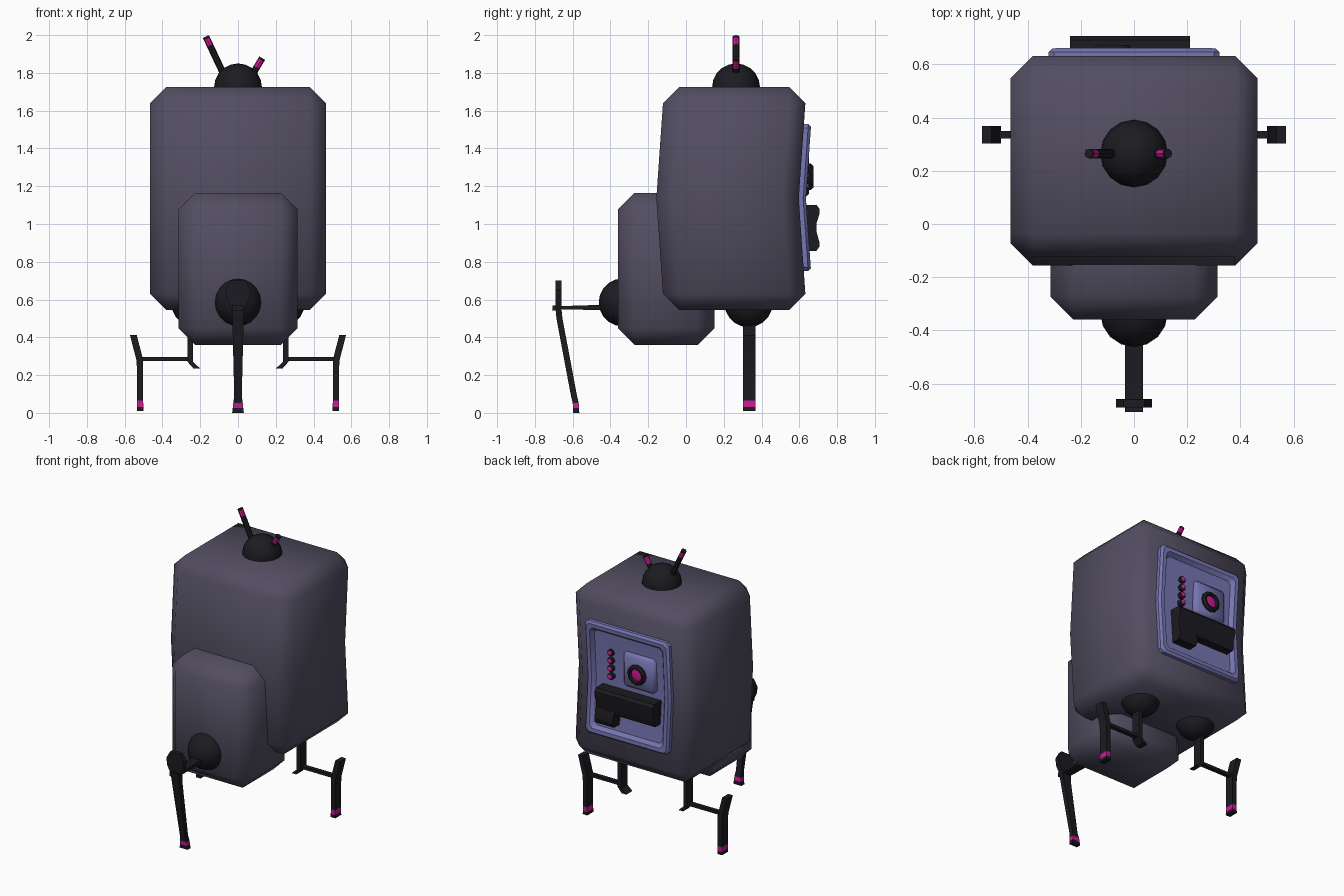
import bpy, bmesh, math
from mathutils import Vector, Matrix

if "Cube" in bpy.data.objects:
    bpy.data.objects.remove(bpy.data.objects["Cube"])


def mat(name, rgb):
    m = bpy.data.materials.new(name)
    m.diffuse_color = (*rgb, 1)
    m.use_nodes = True
    m.node_tree.nodes["Principled BSDF"].inputs["Base Color"].default_value = m.diffuse_color
    return m


SHELL = mat("shell", (0.085, 0.075, 0.12))
PANEL = mat("panel", (0.18, 0.18, 0.45))
DARK = mat("dark", (0.011, 0.011, 0.015))
PINK = mat("pink", (0.62, 0.01, 0.3))
MID = 1.135


def bend(v):
    """Push the middle of the tall shell slightly forward."""
    v.y -= 0.035 * max(0, 1 - abs(v.z - MID) / 0.5)


def finish(name, bm, mats, angle=35):
    bmesh.ops.recalc_face_normals(bm, faces=bm.faces[:])
    me = bpy.data.meshes.new(name)
    bm.to_mesh(me)
    bm.free()
    for m in mats:
        me.materials.append(m)
    ob = bpy.data.objects.new(name, me)
    bpy.context.collection.objects.link(ob)
    bpy.ops.object.select_all(action='DESELECT')
    ob.select_set(True)
    bpy.context.view_layer.objects.active = ob
    bpy.ops.object.shade_smooth_by_angle(angle=math.radians(angle))
    return ob


def box(name, lo, hi, material, bevel=0, bent=False):
    bm = bmesh.new()
    bmesh.ops.create_cube(bm, size=1)
    lo, hi = Vector(lo), Vector(hi)
    bmesh.ops.scale(bm, vec=hi - lo, verts=bm.verts[:])
    bmesh.ops.translate(bm, vec=(lo + hi) / 2, verts=bm.verts[:])
    if bevel:
        bmesh.ops.bevel(bm, geom=bm.edges[:], offset=bevel, segments=1, affect='EDGES')
    if bent:
        bmesh.ops.bisect_plane(bm, geom=bm.verts[:] + bm.edges[:] + bm.faces[:],
                               plane_co=(0, 0, MID), plane_no=(0, 0, 1))
        for v in bm.verts:
            bend(v.co)
    return finish(name, bm, [material], 60)


def loft(name, rings, mats, pink=(), bent=False, split=None):
    """Skin equal-sized rings; bands listed in pink use the second material."""
    bm = bmesh.new()
    vs = [[bm.verts.new(p) for p in r] for r in rings]
    n = len(rings[0])
    for i in range(len(vs) - 1):
        for j in range(n):
            k = (j + 1) % n
            f = bm.faces.new((vs[i][j], vs[i][k], vs[i + 1][k], vs[i + 1][j]))
            f.material_index = int(i in pink)
    bm.faces.new(vs[0])
    bm.faces.new(vs[-1]).material_index = int(len(vs) - 1 in pink)
    if bent:
        for v in bm.verts:
            bend(v.co)
    if split:
        for r in (vs[0], vs[-1]):
            bmesh.ops.connect_verts(bm, verts=[r[split[0]], r[split[1]]])
    return finish(name, bm, mats)


def strip(name, sections, pink=()):
    """Limb of stacked rectangles: (x, y, z, half width x, half width y)."""
    rings = [[(x + a * hx, y + b * hy, z) for a, b in ((-1, -1), (1, -1), (1, 1), (-1, 1))]
             for x, y, z, hx, hy in sections]
    return loft(name, rings, [DARK, PINK], pink)


def lathe(name, x, z, profile, pink):
    """Round fitting turned about the y axis."""
    rings = [[(x + r * math.cos(t * math.tau / 12), y, z + r * math.sin(t * math.tau / 12))
              for t in range(12)] for r, y in profile]
    return loft(name, rings, [DARK, PINK], pink)


def ball(name, pos):
    bm = bmesh.new()
    bmesh.ops.create_uvsphere(bm, u_segments=16, v_segments=10, radius=0.127,
                              matrix=Matrix.Translation(pos))
    return finish(name, bm, [DARK], 60)


def bar(name, x0, x1, profile):
    return loft(name, [[(x, y, z) for y, z in profile] for x in (x0, x1)], [DARK])


def antenna(name, base, tip, stops):
    a, b = Vector(base), Vector(tip)
    d = (b - a).normalized()
    u = Vector((d.z, 0, -d.x))
    rings = []
    for t in stops:
        c = a.lerp(b, t)
        rings.append([c + 0.018 * (u * math.cos(k * math.tau / 8) +
                                   Vector((0, math.sin(k * math.tau / 8), 0))) for k in range(8)])
    return loft(name, rings, [DARK, PINK], (1,))


# Shells
box("main_body", (-0.465, -0.122, 0.545), (0.465, 0.632, 1.725), SHELL, 0.085, True)
box("front_body", (-0.315, -0.36, 0.36), (0.315, 0.15, 1.165), SHELL, 0.088)

# Head dome and antennae
ball("head_dome", (0, 0.265, 1.723))
antenna("long_antenna", (-0.07, 0.265, 1.78), (-0.17, 0.265, 1.992), (0, 0.78, 0.95, 1))
antenna("short_antenna", (0.07, 0.265, 1.78), (0.128, 0.265, 1.878), (0, 0.5, 0.9, 1))

# Front leg
ball("front_joint", (0, -0.335, 0.585))
bar("front_leg_arm", -0.033, 0.033,
    [(-0.42, 0.543), (-0.42, 0.573), (-0.67, 0.565), (-0.708, 0.57), (-0.708, 0.54), (-0.67, 0.549)])
strip("front_leg", [(0, -0.675, 0.70, 0.04, 0.015), (0, -0.675, 0.65, 0.067, 0.016),
                    (0, -0.675, 0.60, 0.06, 0.016), (0, -0.675, 0.55, 0.034, 0.016),
                    (0, -0.67, 0.50, 0.03, 0.016), (0, -0.593, 0.09, 0.02, 0.016),
                    (0, -0.584, 0.053, 0.025, 0.016), (0, -0.582, 0.025, 0.028, 0.016),
                    (0, -0.581, 0, 0.031, 0.016)], (6,))

# Rear legs
Y = 0.336
for s, side in ((1, "right"), (-1, "left")):
    ball(f"rear_joint_{side}", (s * 0.225, Y - 0.005, 0.58))
    strip(f"rear_strut_{side}", [(s * 0.253, Y, 0.52, 0.014, 0.033), (s * 0.253, Y, 0.27, 0.014, 0.033),
                                 (s * 0.218, Y, 0.235, 0.018, 0.033)])
    a, b = sorted((s * 0.245, s * 0.52))
    box(f"rear_bar_{side}", (a, Y - 0.014, 0.274), (b, Y + 0.014, 0.295), DARK)
    strip(f"rear_leg_{side}", [(s * 0.554, Y, 0.412, 0.018, 0.033), (s * 0.52, Y, 0.28, 0.018, 0.033),
                               (s * 0.518, Y, 0.22, 0.016, 0.033), (s * 0.518, Y, 0.065, 0.016, 0.033),
                               (s * 0.518, Y, 0.032, 0.017, 0.033), (s * 0.518, Y, 0.01, 0.018, 0.033)], (3,))


# Back panel: raised rim around a shallow recess
def panel_ring(inset, y, c=0.022):
    x, z0, z1 = 0.322 - inset, 0.75 + inset, 1.53 - inset
    return [(x, y, MID), (x, y, z1 - c), (x - c, y, z1), (c - x, y, z1), (-x, y, z1 - c),
            (-x, y, MID), (-x, y, z0 + c), (c - x, y, z0), (x - c, y, z0), (x, y, z0 + c)]


loft("back_panel", [panel_ring(*p) for p in
                    ((0, 0.60), (0, 0.655), (0.014, 0.67), (0.04, 0.67), (0.06, 0.645))],
     [PANEL], bent=True, split=(0, 5))

# Panel fittings: lens on its plate, button column, stepped grip
box("lens_plate", (-0.21, 0.59, 1.14), (0.035, 0.65, 1.38), PANEL, 0.02)
lathe("lens", -0.08, 1.25, [(0.07, 0.63), (0.07, 0.66), (0.058, 0.674), (0.046, 0.674),
                            (0.042, 0.655), (0.02, 0.66)], (4, 5))
for i in range(4):
    lathe(f"button_{i + 1}", 0.135, 1.34 - i * 0.055,
          [(0.023, 0.60), (0.023, 0.637), (0.015, 0.648), (0.006, 0.652)], (2, 3))
bar("grip_bar", -0.24, 0.21, [(0.6, 1.10), (0.692, 1.10), (0.707, 1.08), (0.707, 1.055),
                              (0.69, 1.0), (0.69, 0.955), (0.68, 0.94), (0.6, 0.94)])
bar("grip_end", 0.07, 0.21, [(0.6, 0.97), (0.688, 0.97), (0.706, 0.905), (0.706, 0.88),
                             (0.69, 0.857), (0.6, 0.857)])
